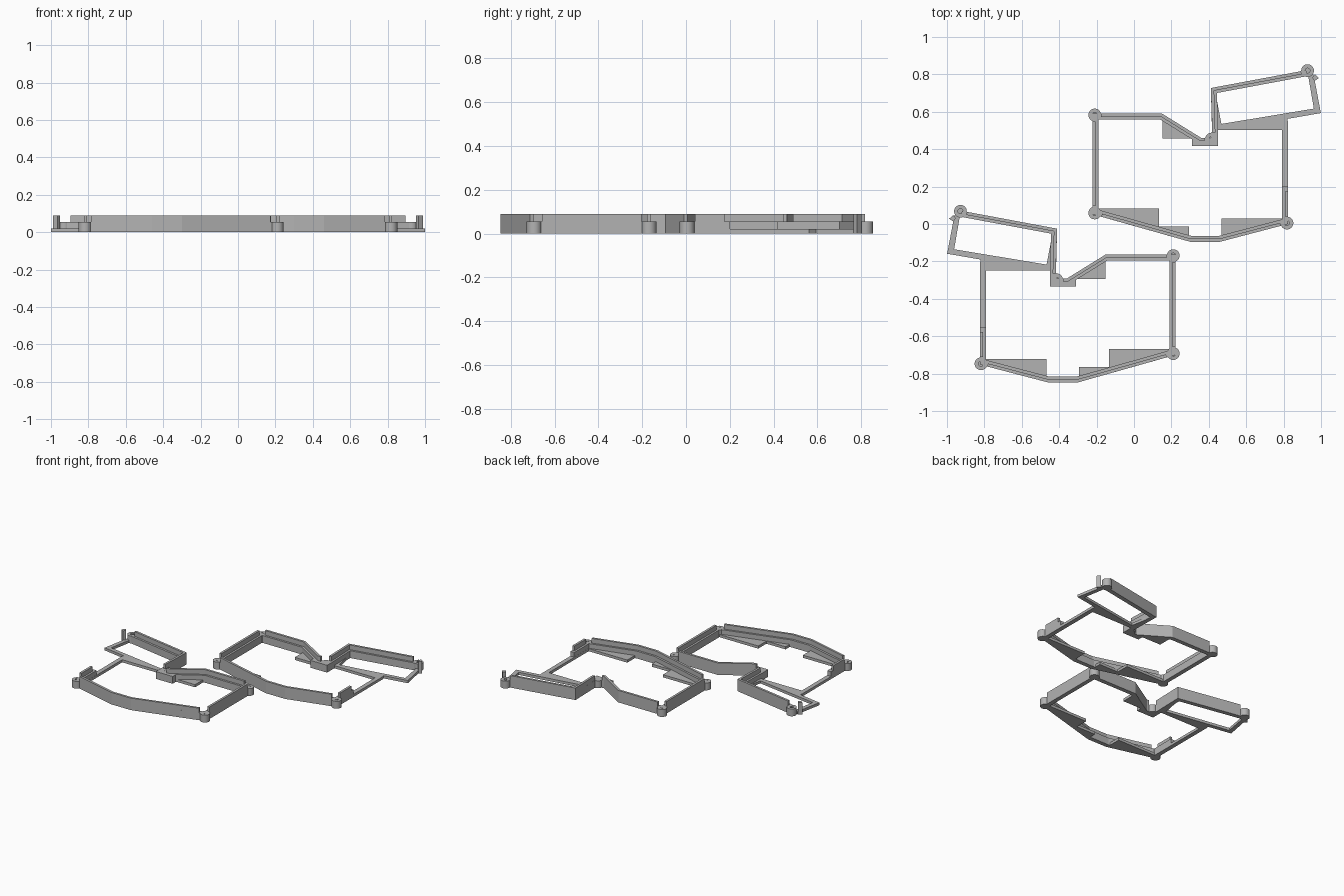
import bpy, bmesh, math
from mathutils import Vector

if "Cube" in bpy.data.objects:
    bpy.data.objects.remove(bpy.data.objects["Cube"])

grey = bpy.data.materials.new("mid_grey")
grey.diffuse_color = (0.45, 0.45, 0.45, 1)
grey.use_nodes = True
grey.node_tree.nodes["Principled BSDF"].inputs["Base Color"].default_value = grey.diffuse_color

FLOOR, LEDGE, TOP = 0.02, 0.055, 0.09
SHIFT = -0.752      # the second half is mirrored in x and moved forward


def place(p, mirrored):
    return (-p[0], p[1] + SHIFT) if mirrored else (p[0], p[1])


def finish(bm, name):
    bmesh.ops.recalc_face_normals(bm, faces=bm.faces)
    me = bpy.data.meshes.new(name)
    bm.to_mesh(me)
    bm.free()
    me.materials.append(grey)
    ob = bpy.data.objects.new(name, me)
    bpy.context.collection.objects.link(ob)
    return ob


def prism(name, pts, z0, z1, mirrored):
    """Extrude a flat outline from z0 to z1."""
    bm = bmesh.new()
    face = bm.faces.new([bm.verts.new((*place(p, mirrored), z0)) for p in pts])
    ext = bmesh.ops.extrude_face_region(bm, geom=[face])
    for v in ext["geom"]:
        if isinstance(v, bmesh.types.BMVert):
            v.co.z = z1
    return finish(bm, name)


def ribbon(name, path, width, z0, z1, mirrored):
    """Mitred strip lying to the left of an open path."""
    pts = [Vector(p) for p in path]
    inner = []
    for i, p in enumerate(pts):
        normals = []
        for a, b in ((i - 1, i), (i, i + 1)):
            if a >= 0 and b < len(pts):
                d = (pts[b] - pts[a]).normalized()
                normals.append(Vector((-d.y, d.x)))
        n = sum(normals, Vector((0, 0))).normalized()
        inner.append(p + n * (width / n.dot(normals[0])))
    return prism(name, pts + inner[::-1], z0, z1, mirrored)


def post(name, c, mirrored, r=0.034, hole=0.013, sides=32):
    """Screw post with a blind hole."""
    rings = [(r, 0), (r, LEDGE), (hole, LEDGE), (hole, 0.012)]
    cx, cy = place(c, mirrored)
    bm = bmesh.new()
    loops = []
    for rad, z in rings:
        loops.append([bm.verts.new((cx + rad * math.cos(k * math.tau / sides),
                                    cy + rad * math.sin(k * math.tau / sides), z))
                      for k in range(sides)])
    for a, b in zip(loops, loops[1:]):
        for k in range(sides):
            j = (k + 1) % sides
            bm.faces.new((a[k], a[j], b[j], b[k]))
    bm.faces.new(loops[0])
    bm.faces.new(loops[-1])
    ob = finish(bm, name)
    bpy.context.view_layer.objects.active = ob
    ob.select_set(True)
    bpy.ops.object.shade_smooth_by_angle(angle=math.radians(30))
    ob.select_set(False)


posts = [(-0.21, 0.583), (-0.21, 0.059), (0.818, 0.005), (0.928, 0.82), (0.414, 0.454)]

# Low rims with the ledge that carries the plate
ledges = {
    "main_ledge": [(0.41, 0.46), (0.36, 0.46), (0.15, 0.59), (-0.222, 0.59), (-0.222, 0.052),
                   (0.30, -0.095), (0.46, -0.095), (0.823, 0.0), (0.823, 0.2)],
    "side_box_ledge": [(0.92, 0.822), (0.411, 0.727), (0.418, 0.46)],
}
# Thin outer walls, stopping short of the posts
walls = {
    "back_wall": [(0.378, 0.46), (0.36, 0.46), (0.15, 0.59), (-0.176, 0.59)],
    "side_wall": [(-0.222, 0.548), (-0.222, 0.095)],
    "front_wall": [(-0.175, 0.039), (0.30, -0.095), (0.46, -0.095), (0.785, -0.01)],
    "short_wall": [(0.823, 0.04), (0.823, 0.175)],
    "side_box_wall": [(0.893, 0.817), (0.411, 0.727), (0.418, 0.488)],
}
# Flat floor pieces
floors = {
    "back_gusset": [(0.152, 0.575), (0.152, 0.458), (0.325, 0.458), (0.345, 0.465)],
    "front_left_gusset": [(-0.2, 0.084), (0.134, 0.084), (0.134, -0.013), (0.294, -0.013),
                          (0.294, -0.08), (-0.2, 0.06)],
    "front_right_gusset": [(0.468, -0.08), (0.468, 0.03), (0.80, 0.03), (0.80, 0.005)],
    "low_side_bar": [(0.79, 0.02), (0.823, 0.02), (0.823, 0.55), (0.79, 0.55)],
    "side_box_left_floor": [(0.415, 0.70), (0.436, 0.70), (0.468, 0.532), (0.45, 0.503), (0.42, 0.503)],
    "side_box_front_floor": [(0.45, 0.503), (0.82, 0.503), (0.82, 0.562), (0.999, 0.593),
                             (0.962, 0.617), (0.468, 0.535)],
    "side_box_end_floor": [(0.999, 0.593), (0.96, 0.80), (0.93, 0.80), (0.962, 0.615)],
}

for m in (False, True):
    half = "_left" if m else "_right"
    for name, path in ledges.items():
        ribbon(name + half, path, 0.032, 0, LEDGE, m)
    for name, path in walls.items():
        ribbon(name + half, path, 0.017, LEDGE, TOP, m)
    for name, pts in floors.items():
        prism(name + half, pts, 0, FLOOR, m)
    # Raised block round the inner post, and the corner tab
    prism("post_block" + half, [(0.31, 0.417), (0.45, 0.417), (0.45, 0.503), (0.418, 0.503),
                                (0.41, 0.46), (0.36, 0.46), (0.31, 0.491)], 0, LEDGE, m)
    prism("corner_tab" + half, [(0.952, 0.782), (0.966, 0.765), (0.988, 0.78), (0.967, 0.80)],
          0, TOP, m)
    for i, c in enumerate(posts):
        post(f"screw_post_{i + 1}{half}", c, m)
